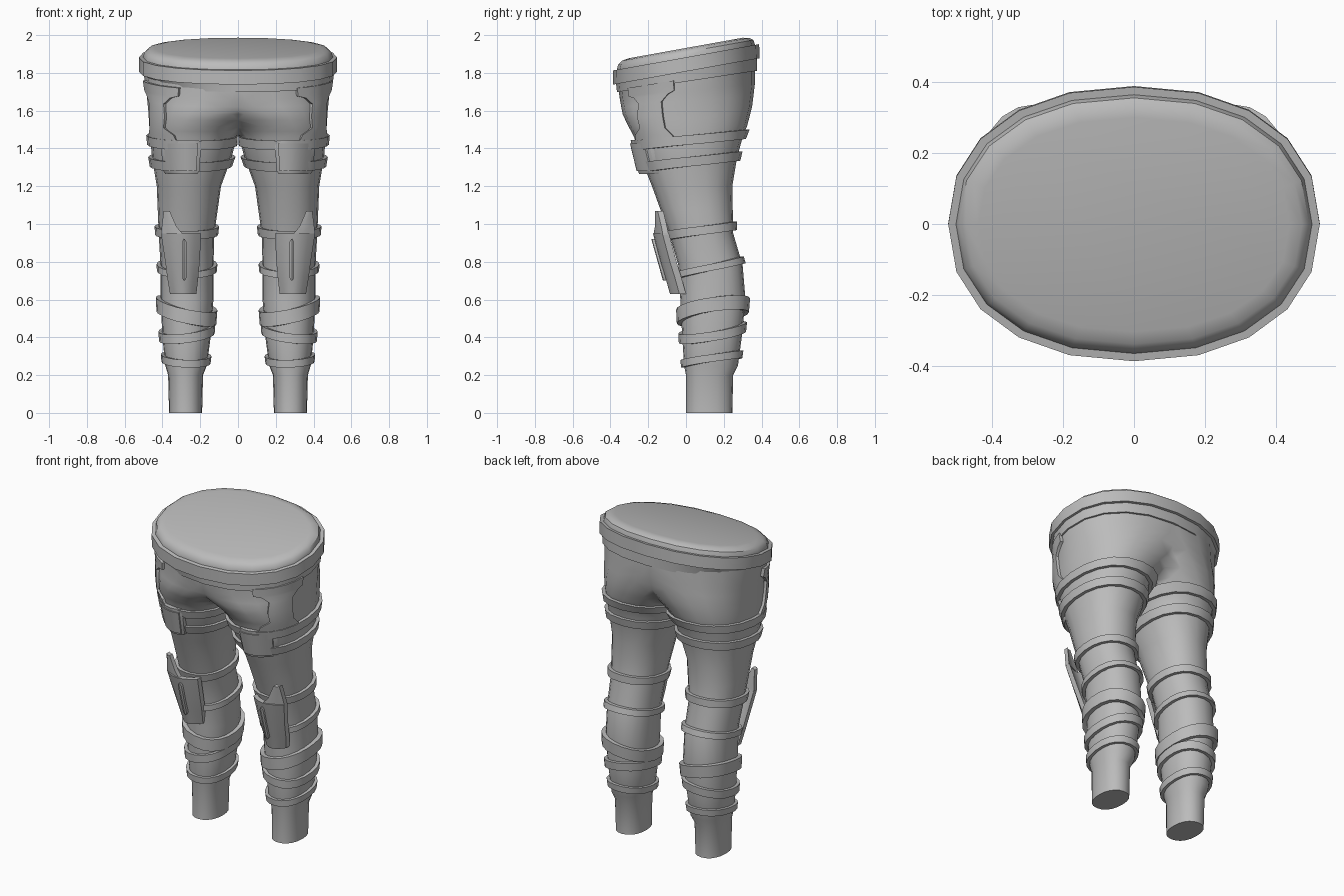
import bpy, bmesh, math
from mathutils import Vector

cube = bpy.data.objects.get("Cube")
if cube:
    bpy.data.objects.remove(cube)

SEG = 20
grey = bpy.data.materials.new("plain_grey")
grey.use_nodes = True
grey.diffuse_color = (0.5, 0.5, 0.5, 1)
grey.node_tree.nodes["Principled BSDF"].inputs["Base Color"].default_value = (0.5, 0.5, 0.5, 1)

# Left leg and hip sections: height, inner x, outer x, front y, back y
SECTIONS = [
    (0, .19, .365, 0, .245), (.2, .185, .37, 0, .25), (.25, .165, .385, -.01, .275),
    (.4, .145, .4, -.02, .295), (.6, .13, .41, -.03, .315), (.78, .13, .41, -.04, .3),
    (.95, .125, .42, -.09, .25), (1.2, .09, .43, -.18, .245), (1.35, .035, .455, -.24, .27),
    (1.46, .005, .465, -.275, .3), (1.52, -.05, .47, -.305, .325), (1.6, -.18, .475, -.335, .35),
    (1.7, -.4, .485, -.35, .365), (1.8, -.5, .5, -.36, .365), (1.95, -.5, .5, -.365, .36),
]


def section(z):
    """Interpolated section extents at height z."""
    i = 0
    while i < len(SECTIONS) - 2 and z > SECTIONS[i + 1][0]:
        i += 1
    low, high = SECTIONS[i], SECTIONS[i + 1]
    t = (z - low[0]) / (high[0] - low[0])
    return [a + (b - a) * t for a, b in zip(low[1:], high[1:])]


def skin(z, angle, off=0.0):
    """Point on the leg surface, pushed out by off; the waist leans forward."""
    x0, x1, y0, y1 = section(z)
    c, s = math.cos(angle), math.sin(angle)
    px = math.copysign(abs(c) ** .9, c)
    py = math.copysign(abs(s) ** .9, s)
    x = (x0 + x1) / 2 + ((x1 - x0) / 2 + off) * px
    y = (y0 + y1) / 2 + ((y1 - y0) / 2 + off) * py
    lean = .18 * min(max((z - 1.5) / .3, 0), 1)
    return Vector((x, y, z + lean * y))


def finish(name, bm, mirror=True, bisect=False):
    bmesh.ops.recalc_face_normals(bm, faces=bm.faces[:])
    mesh = bpy.data.meshes.new(name)
    bm.to_mesh(mesh)
    bm.free()
    obj = bpy.data.objects.new(name, mesh)
    bpy.context.collection.objects.link(obj)
    mesh.materials.append(grey)
    bpy.ops.object.select_all(action='DESELECT')
    obj.select_set(True)
    bpy.context.view_layer.objects.active = obj
    bpy.ops.object.shade_smooth_by_angle(angle=math.radians(35))
    if mirror:
        mod = obj.modifiers.new("mirror", 'MIRROR')
        mod.use_bisect_axis[0] = bisect


def loft(bm, rings, closed=False):
    """Skin a row of equal rings with quads."""
    loops = [[bm.verts.new(p) for p in ring] for ring in rings]
    pairs = list(zip(loops, loops[1:])) + ([(loops[-1], loops[0])] if closed else [])
    for a, b in pairs:
        for i in range(len(a)):
            j = (i + 1) % len(a)
            bm.faces.new((a[i], a[j], b[j], b[i]))
    return loops


ANGLES = [math.tau * i / SEG for i in range(SEG)]


def band(name, z, height, rise=0.0, side=0.0, off=.02, mirror=True):
    """Flat strap around the leg; rise tilts it to the back, side to the outside."""
    rings = []
    for dz, o in ((-.5, -.012), (-.5, off), (.5, off), (.5, -.012)):
        ring = []
        for a in ANGLES:
            p = skin(z + dz * height + rise * math.sin(a) + side * math.cos(a), a, o)
            if mirror:
                p.x = max(p.x, .002)
            ring.append(p)
        rings.append(ring)
    bm = bmesh.new()
    loft(bm, rings, True)
    finish(name, bm, mirror)


def sheet(name, outer, inner):
    """Closed plate between matching rows of outer and inner points."""
    bm = bmesh.new()
    loops = loft(bm, [a + b[::-1] for a, b in zip(outer, inner)])
    for end in (loops[0], loops[-1]):
        for i in range(len(end) // 2 - 1):
            bm.faces.new((end[i], end[i + 1], end[-2 - i], end[-1 - i]))
    finish(name, bm)


def bowed_plate(name, rows, bulge, thick, push=0.0, inset=0.0, cols=6):
    """Plate from rows (z, inner x, inner y, outer x, outer y), bowed to the front."""
    outer = []
    for z, xa, ya, xb, yb in rows:
        line = []
        for i in range(cols + 1):
            t = inset + (1 - 2 * inset) * i / cols
            bow = bulge * (1 - (2 * t - 1) ** 2) + push
            line.append(Vector((xa + (xb - xa) * t, ya + (yb - ya) * t - bow, z)))
        outer.append(line)
    sheet(name, outer, [[p + Vector((0, thick, 0)) for p in line] for line in outer])


# Legs and hips in one skin, open under the waist cap
bm = bmesh.new()
heights = sorted({s[0] for s in SECTIONS if s[0] < 1.9} | {1.08, 1.4, 1.49, 1.56, 1.65, 1.86})
loops = loft(bm, [[skin(z, a) for a in ANGLES] for z in heights])
bm.faces.new(loops[0])
finish("legs", bm, True, True)

# Waist cap with a rounded rim
bm = bmesh.new()
loops = loft(bm, [[skin(z, a, o) for a in ANGLES] for z, o in
                  ((1.85, .005), (1.885, .003), (1.91, -.005), (1.925, -.025), (1.932, -.06))])
bm.faces.new(loops[-1])
finish("waist_cap", bm, False)

# Belts
band("upper_belt", 1.845, .075, off=.025, mirror=False)
band("lower_belt", 1.782, .056, off=.01, mirror=False)

# Leg straps
band("upper_thigh_strap", 1.445, .05, .03)
band("lower_thigh_strap", 1.33, .05, .03)
band("strap_above_knee", .965, .045, .025)
band("strap_below_knee", .77, .035, .04)
band("calf_wrap", .54, .075, .03, .035, .025)
band("shin_wrap", .425, .05, .03, -.02)
band("ankle_strap", .285, .04, .025, .005, .018)

# Hourglass hip panel following the skin
hip = [(1.44, -70, -12), (1.47, -66, -14), (1.51, -50, -20), (1.58, -48, -20),
       (1.66, -43, -20), (1.7, -48, -14), (1.715, -55, -9), (1.77, -55, -9)]
outer, inner = [[[skin(z, math.radians(a + (b - a) * i / 5), off) for i in range(6)]
                 for z, a, b in hip] for off in (.014, -.011)]
sheet("hip_panel", outer, inner)

# Thigh pad with a raised face
pad = [(1.265, .215, -.235, .385, -.155), (1.28, .205, -.24, .395, -.16),
       (1.42, .195, -.275, .41, -.195), (1.445, .21, -.28, .395, -.2)]
bowed_plate("thigh_pad", pad, .045, .045)
face = [(1.28, *pad[1][1:]), (1.425, *pad[2][1:])]
bowed_plate("thigh_pad_face", face, .045, .02, .008, .08)

# Knee plate with a tall outer point
knee = [(.63, .22, -.035, .36, -.035), (.72, .21, -.06, .375, -.06),
        (.8, .203, -.085, .385, -.085), (.95, .195, -.125, .408, -.125)]
bowed_plate("knee_plate", knee, .05, .035)
point = [(.945, .29, -.172, .408, -.122), (.985, .325, -.165, .404, -.13),
         (1.07, .362, -.165, .393, -.15)]
bowed_plate("knee_plate_point", point, .006, .03, cols=3)

# Raised rib on the knee plate
rib = [(z, .285 - w, -.118 - (z - .7) * .28, .285 + w, -.118 - (z - .7) * .28)
       for z, w in ((.7, .003), (.715, .012), (.905, .012), (.92, .003))]
bowed_plate("knee_rib", rib, .004, .03, cols=2)
